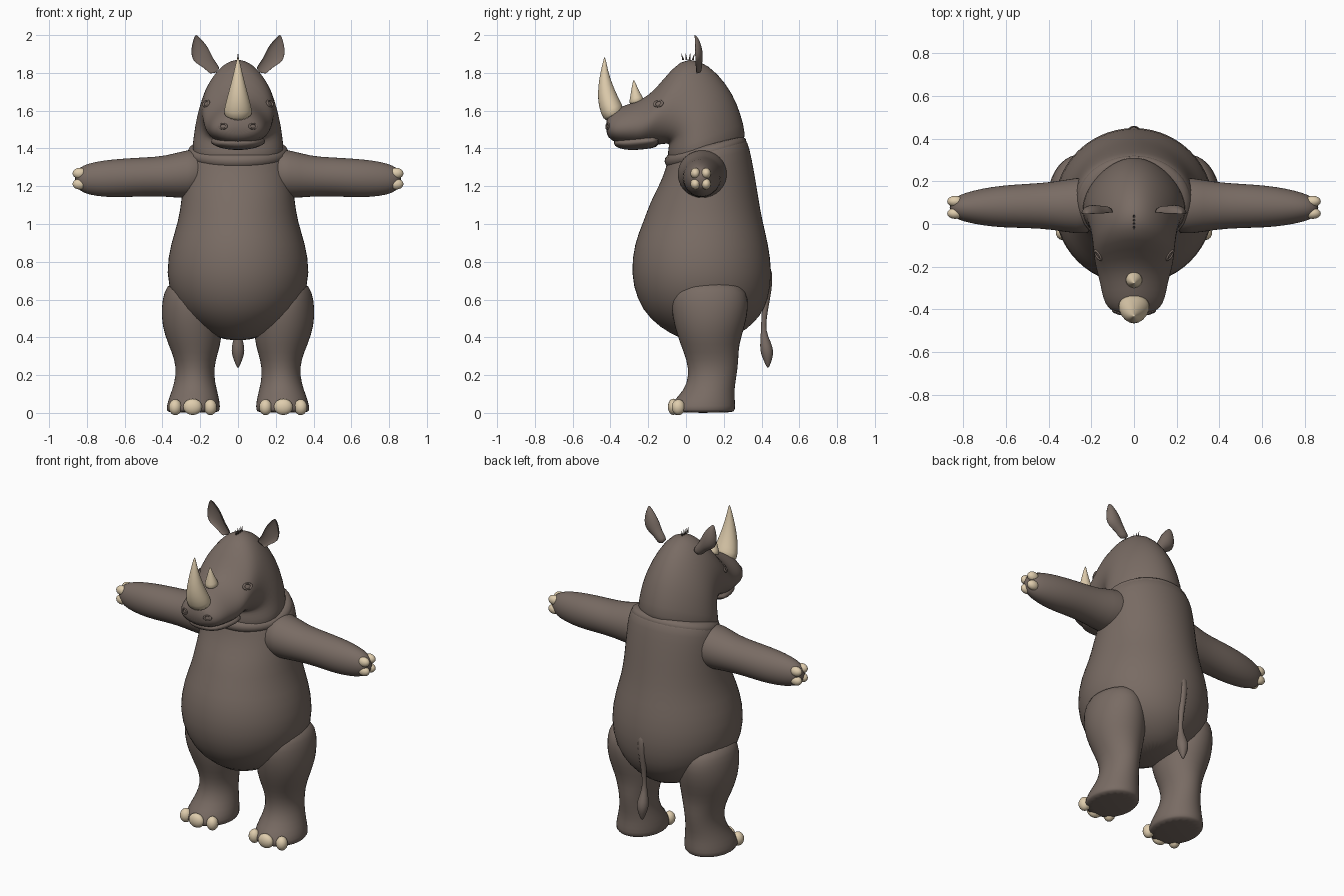
import bpy, bmesh, math
from mathutils import Vector, Matrix

cube = bpy.data.objects.get("Cube")
if cube:
    bpy.data.objects.remove(cube)


def material(name, rgb):
    m = bpy.data.materials.new(name)
    m.use_nodes = True
    m.diffuse_color = (*rgb, 1)
    bsdf = m.node_tree.nodes["Principled BSDF"]
    bsdf.inputs["Base Color"].default_value = (*rgb, 1)
    bsdf.inputs["Roughness"].default_value = 0.8
    return m


HIDE = material("grey brown hide", (0.19, 0.148, 0.126))
HORN = material("cream horn", (0.74, 0.61, 0.42))


def finish(name, bm, mat, mirror=False, subdiv=1):
    """Turn a bmesh into a smooth object, optionally mirrored across x."""
    bmesh.ops.recalc_face_normals(bm, faces=bm.faces[:])
    for f in bm.faces:
        f.smooth = True
    me = bpy.data.meshes.new(name)
    bm.to_mesh(me)
    bm.free()
    me.materials.append(mat)
    ob = bpy.data.objects.new(name, me)
    bpy.context.collection.objects.link(ob)
    if mirror:
        mod = ob.modifiers.new("Mirror", 'MIRROR')
        mod.use_mirror_merge = False
    if subdiv:
        mod = ob.modifiers.new("Subdivision", 'SUBSURF')
        mod.levels = mod.render_levels = subdiv
    return ob


def loft(name, rings, mat, mirror=False, seg=20, egg=0.0, cup=0.0):
    """Skin a stack of elliptical rings (centre, u axis, v axis)."""
    bm = bmesh.new()
    loops = []
    for c, u, v in rings:
        loop = []
        for i in range(seg):
            t = math.tau * i / seg
            a = math.cos(t)
            if a < 0:
                a *= 1 - cup
            loop.append(bm.verts.new(c + u * a + v * math.sin(t) * (1 - egg * a)))
        loops.append(loop)
    for a, b in zip(loops, loops[1:]):
        for i in range(seg):
            j = (i + 1) % seg
            bm.faces.new((a[i], a[j], b[j], b[i]))
    bm.faces.new(loops[0])
    bm.faces.new(loops[-1])
    return finish(name, bm, mat, mirror)


def side(y0, z0, y1, z1, w):
    """Ring spanning two points of the side silhouette, with half width w."""
    a, b = Vector((0, y0, z0)), Vector((0, y1, z1))
    return (a + b) / 2, (a - b) / 2, Vector((w, 0, 0))


def blob(name, spots, mat, mirror=True):
    """Ellipsoids given as (position, radii, rotation about z)."""
    bm = bmesh.new()
    for pos, radii, turn in spots:
        mat4 = Matrix.LocRotScale(Vector(pos), Matrix.Rotation(turn, 3, 'Z'), Vector(radii))
        bmesh.ops.create_uvsphere(bm, u_segments=16, v_segments=10, radius=1, matrix=mat4)
    return finish(name, bm, mat, mirror, 0)


# Pear-shaped torso
loft("torso", [side(*r) for r in (
    (.24, .395, .02, .375, .07), (.32, .44, -.08, .415, .17),
    (.395, .51, -.195, .495, .28), (.44, .6, -.262, .6, .35),
    (.46, .74, -.296, .74, .386), (.437, .9, -.275, .9, .358),
    (.405, 1.02, -.232, 1.0, .318), (.383, 1.15, -.19, 1.12, .3),
    (.362, 1.28, -.14, 1.21, .29), (.338, 1.4, -.105, 1.3, .28),
    (.318, 1.46, -.1, 1.345, .262), (.25, 1.47, -.05, 1.37, .2))], HIDE, seg=28)

# Neck, skull and muzzle in one bent loft
head = loft("head", [side(*r) for r in (
    (.31, 1.38, -.09, 1.28, .235), (.318, 1.48, -.1, 1.36, .24),
    (.292, 1.58, -.095, 1.4, .23), (.25, 1.69, -.09, 1.42, .222),
    (.17, 1.8, -.1, 1.425, .208), (.07, 1.875, -.13, 1.42, .195),
    (-.03, 1.875, -.18, 1.415, .188), (-.12, 1.765, -.22, 1.415, .182),
    (-.195, 1.68, -.25, 1.415, .17), (-.27, 1.645, -.29, 1.42, .155),
    (-.34, 1.625, -.35, 1.425, .145), (-.395, 1.595, -.395, 1.44, .122),
    (-.425, 1.56, -.425, 1.475, .075))], HIDE, seg=24, egg=.22)
loft("lower_jaw", [side(*r) for r in (
    (-.12, 1.48, -.14, 1.405, .15), (-.22, 1.48, -.22, 1.395, .15),
    (-.3, 1.47, -.3, 1.388, .125), (-.36, 1.455, -.355, 1.4, .095),
    (-.385, 1.44, -.38, 1.415, .05))], HIDE)
loft("neck_fold", [side(*r) for r in (
    (.29, 1.38, -.07, 1.27, .24), (.325, 1.41, -.115, 1.31, .275),
    (.325, 1.455, -.12, 1.35, .268), (.29, 1.475, -.08, 1.385, .225))], HIDE, seg=24)

# Horns
loft("front_horn", [side(*r) for r in (
    (-.32, 1.59, -.425, 1.53, .078), (-.34, 1.635, -.452, 1.585, .074),
    (-.363, 1.68, -.468, 1.65, .059), (-.39, 1.74, -.466, 1.73, .04),
    (-.413, 1.81, -.452, 1.81, .021), (-.427, 1.885, -.433, 1.887, .003))], HORN)
loft("rear_horn", [side(*r) for r in (
    (-.215, 1.645, -.305, 1.625, .044), (-.23, 1.675, -.298, 1.66, .037),
    (-.252, 1.71, -.291, 1.705, .021), (-.274, 1.765, -.279, 1.765, .003))], HORN)

# Cupped ears, open to the front
ear_axis = Vector((.8, 0, -.45)).normalized()
loft("ears", [(Vector((x, y, z)), Vector((0, d, 0)), ear_axis * w) for x, y, z, d, w in (
    (.115, .05, 1.8, .035, .035), (.15, .05, 1.845, .035, .032),
    (.185, .045, 1.875, .045, .05), (.203, .045, 1.91, .045, .052),
    (.216, .045, 1.95, .035, .037), (.222, .045, 1.985, .02, .016),
    (.224, .045, 2.0, .005, .003))], HIDE, True, seg=16, cup=1.45)

# Arms held straight out
loft("arms", [(Vector((x, y, z)), Vector((0, 0, h)), Vector((0, w, 0))) for x, y, z, h, w in (
    (.16, .09, 1.27, .13, .135), (.27, .085, 1.265, .132, .135),
    (.38, .085, 1.252, .108, .112), (.5, .085, 1.25, .104, .105),
    (.62, .082, 1.243, .104, .1), (.71, .08, 1.24, .098, .088),
    (.79, .078, 1.238, .085, .07), (.84, .076, 1.238, .062, .05),
    (.865, .076, 1.238, .03, .025))], HIDE, True)

# Hand nails around each fist
blob("hand_nails", [((.838, .078 + .04 * math.cos(a), 1.24 + .04 * math.sin(a)),
                     (.038, .026, .029), 0)
                    for a in (math.radians(d) for d in (45, 135, 225, 315))], HORN)

# Legs with broad feet
loft("legs", [(Vector(((x0 + x1) / 2, (y0 + y1) / 2, z)), Vector((0, (y1 - y0) / 2, 0)),
               Vector(((x1 - x0) / 2, 0, 0))) for z, y0, y1, x0, x1 in (
    (0, -.07, .25, .105, .37), (.012, -.088, .263, .092, .383),
    (.06, -.075, .262, .095, .375), (.12, -.01, .256, .11, .35),
    (.2, .015, .27, .128, .328), (.28, .002, .28, .118, .335),
    (.36, -.03, .28, .09, .37), (.46, -.065, .315, .08, .405),
    (.56, -.082, .335, .09, .408), (.64, -.075, .325, .12, .394),
    (.7, -.02, .27, .17, .36))], HIDE, True)

# Toe nails across the front of each foot
blob("toe_nails", [
    ((.146, -.045, .03), (.034, .034, .042), -.4),
    ((.24, -.068, .032), (.05, .028, .043), 0),
    ((.332, -.04, .03), (.034, .036, .042), .5)], HORN)

# Hanging tail with a pointed tuft
loft("tail", [(Vector((0, y, z)), Vector((0, r, 0)), Vector((r, 0, 0))) for y, z, r in (
    (.42, .79, .03), (.435, .7, .028), (.425, .6, .02), (.412, .5, .014),
    (.41, .43, .014), (.42, .38, .028), (.428, .33, .038), (.432, .29, .028),
    (.434, .235, .004))], HIDE, seg=12)


def on_head(x, y, z):
    """Nearest point and normal on the head surface."""
    _, p, n, _ = head.closest_point_on_mesh(Vector((x, y, z)))
    return p, n


# Eyelids and nostril rims
for name, spot, size in (("eyelids", (.19, -.16, 1.65), .024), ("nostrils", (.085, -.43, 1.52), .02)):
    p, n = on_head(*spot)
    bm = bmesh.new()
    frame = Matrix.Translation(p) @ n.to_track_quat('Z', 'Y').to_matrix().to_4x4()
    around, tube = 16, 8
    grid = [[bm.verts.new(frame @ Vector((
        (size + .3 * size * math.cos(b)) * math.cos(a),
        .7 * (size + .3 * size * math.cos(b)) * math.sin(a), .25 * size * math.sin(b))))
        for b in (math.tau * j / tube for j in range(tube))]
        for a in (math.tau * i / around for i in range(around))]
    for i in range(around):
        for j in range(tube):
            k, m = (i + 1) % around, (j + 1) % tube
            bm.faces.new((grid[i][j], grid[k][j], grid[k][m], grid[i][m]))
    finish(name, bm, HIDE, True, 0)

# Tuft of short hairs on the crown
bm = bmesh.new()
for i in range(4):
    place = Matrix.Translation((0, -.02 + .02 * i, 1.885)) @ Matrix.Rotation(.3 - .2 * i, 4, 'X')
    bmesh.ops.create_cone(bm, cap_ends=True, segments=5, radius1=.006, radius2=.001,
                          depth=.035, matrix=place)
finish("crown_hair", bm, HIDE, False, 0)
